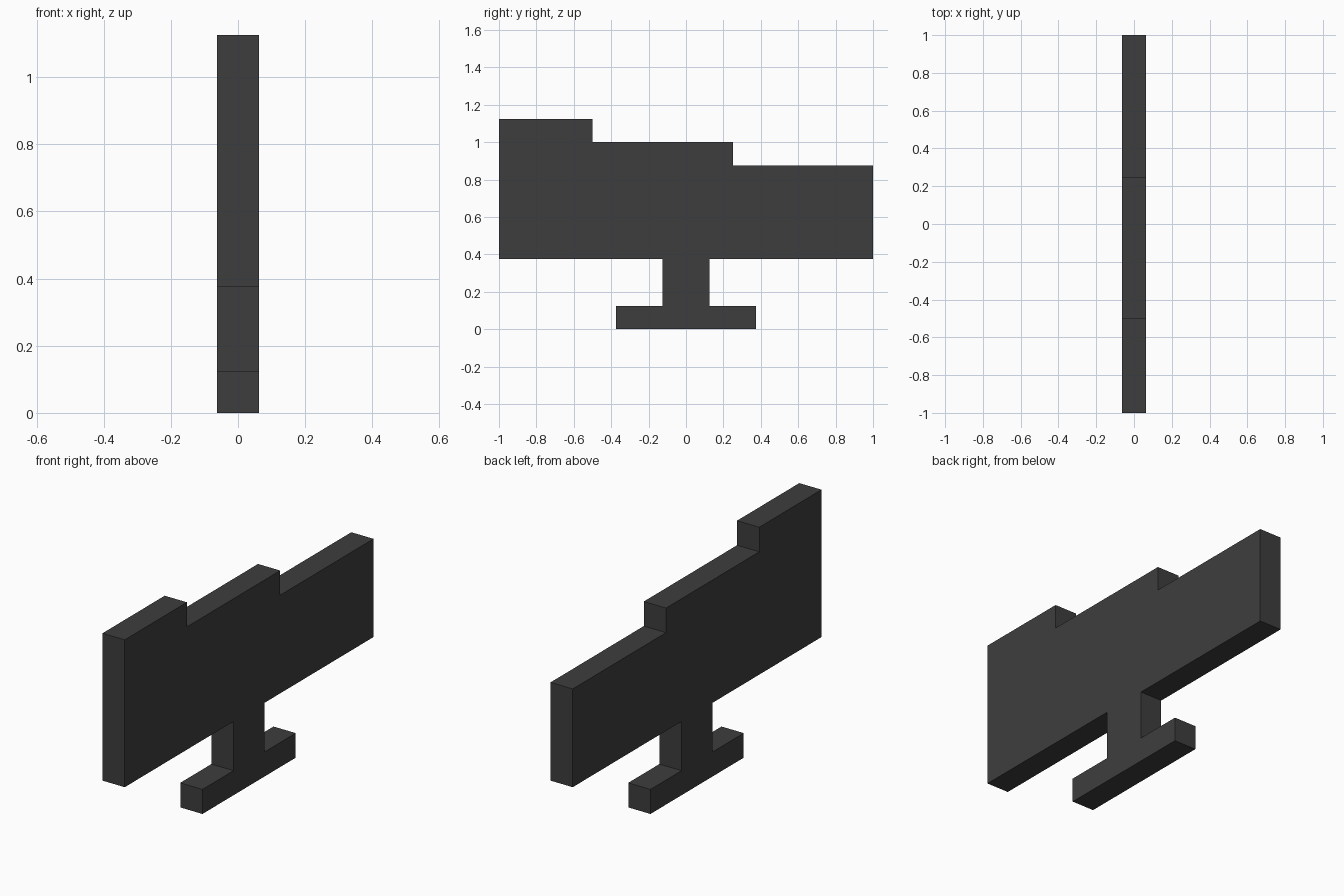
import bpy, bmesh

if "Cube" in bpy.data.objects:
    bpy.data.objects.remove(bpy.data.objects["Cube"])

THICKNESS = 0.125

# Single dark grey colour
dark_grey = bpy.data.materials.new("dark grey")
dark_grey.diffuse_color = (0.048, 0.048, 0.048, 1.0)
dark_grey.use_nodes = True
dark_grey.node_tree.nodes["Principled BSDF"].inputs["Base Color"].default_value = dark_grey.diffuse_color


def extruded_profile(name, outline, thickness, material):
    """Extrude a closed (y, z) outline along x, centred on x = 0."""
    bm = bmesh.new()
    face = bm.faces.new([bm.verts.new((-thickness / 2, y, z)) for y, z in outline])
    result = bmesh.ops.extrude_face_region(bm, geom=[face], use_keep_orig=True)
    verts = [g for g in result["geom"] if isinstance(g, bmesh.types.BMVert)]
    bmesh.ops.translate(bm, verts=verts, vec=(thickness, 0, 0))
    bmesh.ops.recalc_face_normals(bm, faces=bm.faces[:])
    mesh = bpy.data.meshes.new(name)
    bm.to_mesh(mesh)
    bm.free()
    mesh.materials.append(material)
    obj = bpy.data.objects.new(name, mesh)
    bpy.context.collection.objects.link(obj)
    return obj


# Foot, stem and underside of the panel: one half, mirrored across y = 0
right_half = [(0.375, 0), (0.375, 0.125), (0.125, 0.125), (0.125, 0.375), (1, 0.375)]
left_half = [(-y, z) for y, z in reversed(right_half)]

# Top edge of the panel, stepping up towards the front
steps = [(1, 0.875), (0.25, 0.875), (0.25, 1), (-0.5, 1), (-0.5, 1.125), (-1, 1.125)]

extruded_profile("stepped_panel_on_stand", right_half + steps + left_half,
                 THICKNESS, dark_grey)
